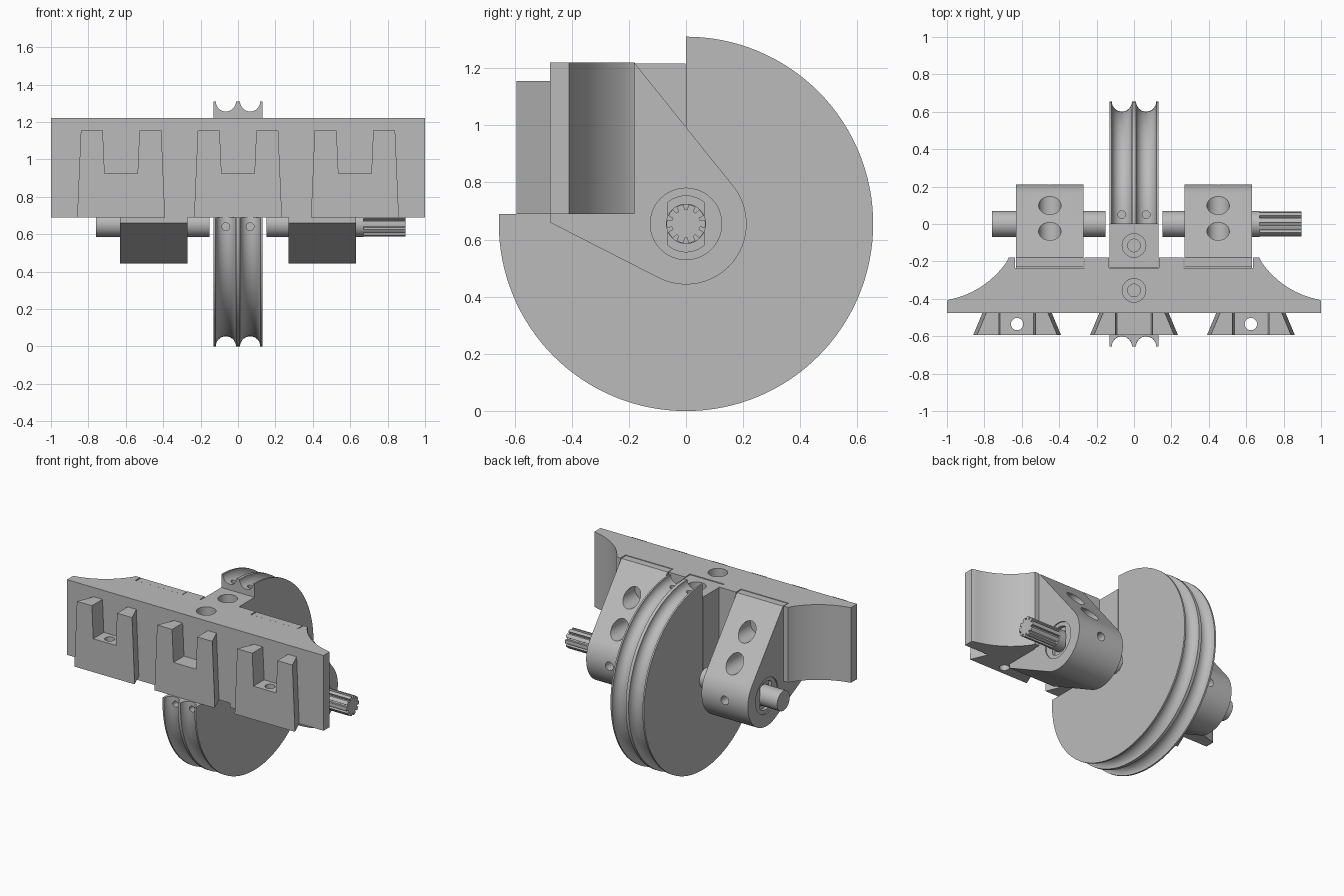
import bpy, bmesh
from math import sin, cos, pi, radians
from mathutils import Vector

old = bpy.data.objects.get("Cube")
if old:
    bpy.data.objects.remove(old, do_unlink=True)

grey = bpy.data.materials.new("plain_grey")
grey.use_nodes = True
grey.diffuse_color = (0.5, 0.5, 0.5, 1)
grey.node_tree.nodes["Principled BSDF"].inputs["Base Color"].default_value = (0.5, 0.5, 0.5, 1)

AXLE_Z = 0.655
BASE, TOP = 0.69, 1.22
FRONT, BACK = -0.476, -0.18
R = 0.655


def finish(name, bm):
    bmesh.ops.recalc_face_normals(bm, faces=bm.faces[:])
    mesh = bpy.data.meshes.new(name)
    bm.to_mesh(mesh)
    bm.free()
    mesh.materials.append(grey)
    ob = bpy.data.objects.new(name, mesh)
    bpy.context.collection.objects.link(ob)
    return ob


def prism(name, pts, axis, lo, hi):
    """Extrude a 2D outline along an axis."""
    place = {"x": lambda p: (lo, p[0], p[1]),
             "y": lambda p: (p[0], lo, p[1]),
             "z": lambda p: (p[0], p[1], lo)}[axis]
    bm = bmesh.new()
    face = bm.faces.new([bm.verts.new(place(p)) for p in pts])
    new = bmesh.ops.extrude_face_region(bm, geom=[face])["geom"]
    move = Vector([(hi - lo) * (a == axis) for a in "xyz"])
    bmesh.ops.translate(bm, vec=move, verts=[v for v in new if isinstance(v, bmesh.types.BMVert)])
    return finish(name, bm)


def box(name, x0, x1, y0, y1, z0, z1):
    return prism(name, [(x0, y0), (x1, y0), (x1, y1), (x0, y1)], "z", z0, z1)


def arc(cx, cy, r, a0, a1, n):
    return [(cx + r * cos(radians(a0 + (a1 - a0) * i / n)),
             cy + r * sin(radians(a0 + (a1 - a0) * i / n))) for i in range(n + 1)]


def rod(name, cx, cy, r, axis, lo, hi, n=48):
    return prism(name, arc(cx, cy, r, 0, 360, n)[:-1], axis, lo, hi)


def tapered(name, x, back, front, z0, z1, y0, y1, grow):
    """Block splayed towards the front, changing half width by grow at its top."""
    bm = bmesh.new()
    for z, g in ((z0, 0), (z1, grow)):
        for y, half in ((y0, front), (y1, back)):
            for side in (-1, 1):
                bm.verts.new((x + side * (half + g), y, z))
    bmesh.ops.convex_hull(bm, input=bm.verts[:])
    bmesh.ops.dissolve_limit(bm, angle_limit=0.01, verts=bm.verts[:], edges=bm.edges[:])
    return finish(name, bm)


def cut(ob, cutters):
    bpy.context.view_layer.objects.active = ob
    for c in cutters:
        mod = ob.modifiers.new("cut", "BOOLEAN")
        mod.operation, mod.solver, mod.object = "DIFFERENCE", "EXACT", c
        bpy.ops.object.modifier_apply(modifier=mod.name)
        bpy.data.objects.remove(c, do_unlink=True)
    return ob


parts = []

# Twin-groove wheel, with the upper front quarter removed and cord holes
profile = [(-0.13, 0), (-0.13, R)]
for gx in (-0.065, 0.065):
    profile += arc(gx, R, 0.054, 180, 360, 16)
profile += [(0.13, R), (0.13, 0)]
bm = bmesh.new()
verts = [bm.verts.new((x, 0, AXLE_Z + r)) for x, r in profile]
edges = [bm.edges.new(pair) for pair in zip(verts, verts[1:])]
bmesh.ops.spin(bm, geom=verts + edges, cent=(0, 0, AXLE_Z), axis=(1, 0, 0),
               angle=2 * pi, steps=128, use_merge=True)
bmesh.ops.remove_doubles(bm, verts=bm.verts[:], dist=0.0002)
wheel = finish("grooved_wheel", bm)
cutters = [box("cutter", -0.3, 0.3, -1, 0, BASE, 2)]
for gx in (-0.065, 0.065):
    cutters.append(rod("cutter", gx, 0.05, 0.021, "z", 1.05, 1.5, 20))
    cutters.append(rod("cutter", gx, 0.64, 0.021, "y", -0.9, -0.4, 20))
parts.append(cut(wheel, cutters))

# Cross bar with concave ends, pockets and a counterbored hole
right_end = arc(1.08, 0.07, 0.483, 261, 211.5, 20)
outline = [(-1, FRONT), (1, FRONT), (1, -0.41)] + right_end[1:-1] + [(0.67, BACK)]
outline += [(-x, y) for x, y in reversed(outline[2:])]
bar = prism("cross_bar", outline, "z", BASE, TOP)
pockets = [box("cutter", x - w, x + w, -0.235, -0.1, 0.5, 1.4)
           for x, w in ((-0.45, 0.186), (0.45, 0.186), (0, 0.133))]


def counterbore(y):
    return [rod("cutter", 0, y, 0.063, "z", TOP - 0.1, 1.4, 32),
            rod("cutter", 0, y, 0.034, "z", BASE + 0.05, 1.4, 32)]


parts.append(cut(bar, pockets + counterbore(-0.355)))

# Centre block filling the gap in the wheel
block = box("centre_block", -0.13, 0.13, -0.232, -0.001, BASE + 0.001, 1.216)
parts.append(cut(block, counterbore(-0.115)))

# Dovetail forks on the front of the bar
for name, x in (("right_fork", -0.625), ("centre_fork", 0), ("left_fork", 0.625)):
    fork = tapered(name, x, 0.185, 0.235, BASE, 1.155, -0.594, FRONT + 0.001, -0.02)
    cutters = [tapered("cutter", x, 0.088, 0.088, 0.925, 1.2, -0.7, FRONT + 0.05, 0.012)]
    if x:
        cutters.append(rod("cutter", x, -0.535, 0.033, "z", 0.5, 1.3, 32))
    parts.append(cut(fork, cutters))

# Bearing arms: teardrop side outline with bolt holes and a bearing seat
arm_outline = [(FRONT, 0.66), (FRONT, BASE), (-0.231, BASE), (-0.231, 1.218), (BACK, 1.218)]
arm_outline += arc(0, AXLE_Z, 0.212, 38.8, -116, 40)
for name, s in (("right_arm", -1), ("left_arm", 1)):
    x = s * 0.45
    arm = prism(name, arm_outline, "x", x - 0.18, x + 0.18)
    cutters = [rod("cutter", x, z, r, "y", depth, 0.5, 32)
               for z, r, depth in ((1.042, 0.06, -0.16), (0.87, 0.06, -0.16), (0.655, 0.03, 0.06))]
    for end in (-1, 1):
        face = x + end * 0.18
        ring = sorted((face - end * 0.008, face + end * 0.1))
        seat = sorted((face - end * 0.03, face + end * 0.1))
        flats = arc(0, AXLE_Z, 0.098, -41, 41, 12) + arc(0, AXLE_Z, 0.098, 139, 221, 12)
        flats = [(z - AXLE_Z, AXLE_Z + y) for y, z in flats]
        cutters += [rod("cutter", 0, AXLE_Z, 0.125, "x", *ring),
                    prism("cutter", flats, "x", *seat)]
    parts.append(cut(arm, cutters))

# Stub shafts, the left one ending in splines
parts.append(rod("right_shaft", 0, AXLE_Z, 0.07, "x", -0.76, -0.152))
parts.append(rod("left_shaft", 0, AXLE_Z, 0.07, "x", 0.152, 0.67))
spline = []
for i in range(10):
    a = i * 36
    spline += arc(0, AXLE_Z, 0.068, a - 11, a + 11, 3) + arc(0, AXLE_Z, 0.05, a + 13, a + 23, 2)
parts.append(prism("splined_end", spline, "x", 0.66, 0.895))

# Smooth curved faces, keep hard edges
bpy.ops.object.select_all(action="DESELECT")
for ob in parts:
    ob.select_set(True)
bpy.context.view_layer.objects.active = parts[0]
bpy.ops.object.shade_smooth_by_angle(angle=radians(30))
